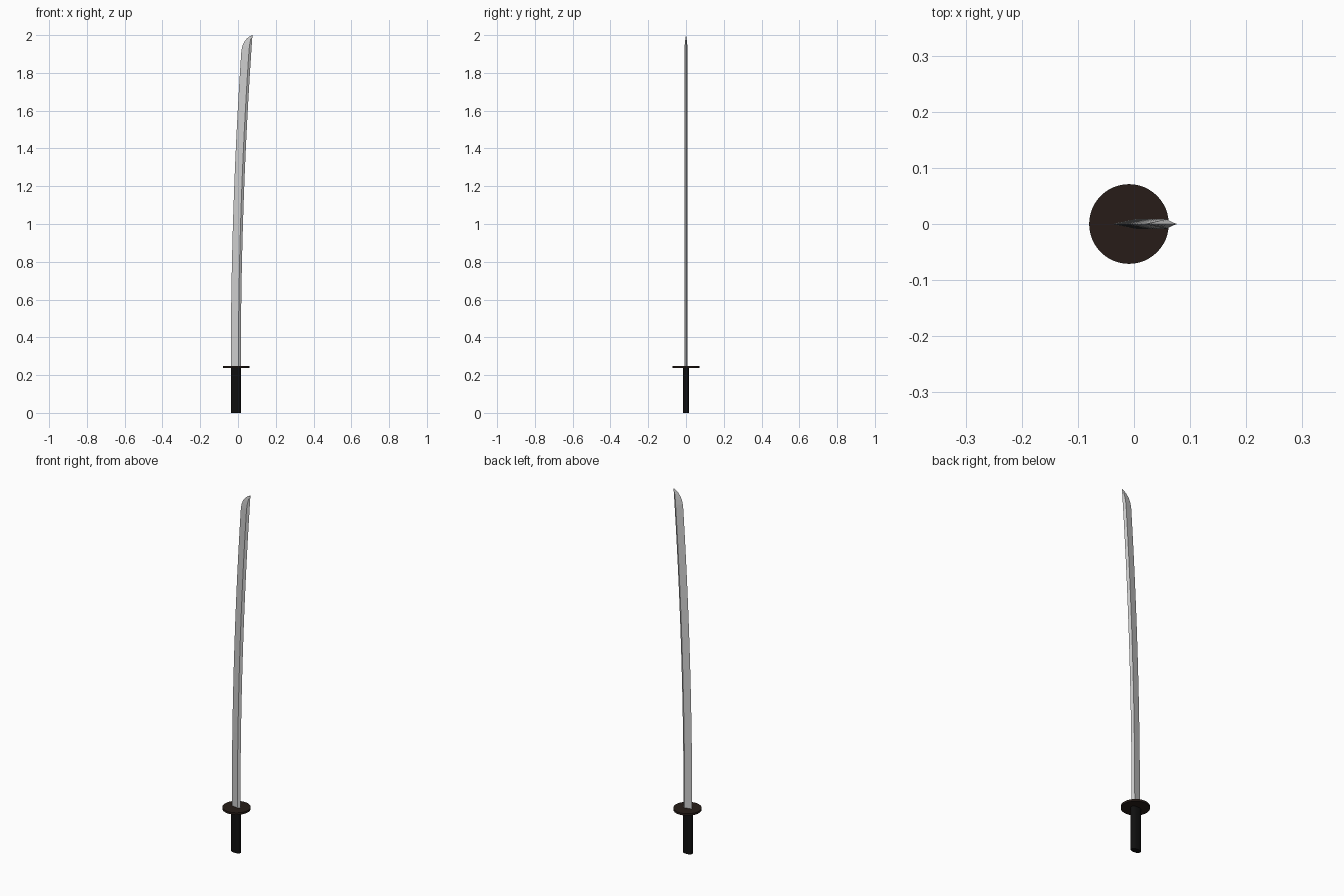
import bpy, bmesh
from math import cos, sin, pi, copysign

if "Cube" in bpy.data.objects:
    bpy.data.objects.remove(bpy.data.objects["Cube"])


def make_object(name, rings, color=None):
    """Skin a stack of equal-length rings and cap both ends."""
    bm = bmesh.new()
    loops = [[bm.verts.new(p) for p in ring] for ring in rings]
    n = len(loops[0])
    for a, b in zip(loops, loops[1:]):
        for i in range(n):
            j = (i + 1) % n
            bm.faces.new((a[i], a[j], b[j], b[i]))
    bm.faces.new(loops[0][::-1])
    bm.faces.new(loops[-1])
    bmesh.ops.remove_doubles(bm, verts=bm.verts, dist=1e-5)
    bmesh.ops.recalc_face_normals(bm, faces=bm.faces)
    mesh = bpy.data.meshes.new(name)
    bm.to_mesh(mesh)
    bm.free()
    obj = bpy.data.objects.new(name, mesh)
    bpy.context.collection.objects.link(obj)
    if color:
        mat = bpy.data.materials.new(name + "_material")
        mat.diffuse_color = color
        mat.use_nodes = True
        mat.node_tree.nodes["Principled BSDF"].inputs["Base Color"].default_value = mat.diffuse_color
        mesh.materials.append(mat)
    return obj


def oval(cx, rx, ry, z, sides, power=1.0):
    def f(v):
        return copysign(abs(v) ** power, v)
    return [(cx + rx * f(cos(2 * pi * i / sides)),
             ry * f(sin(2 * pi * i / sides)), z) for i in range(sides)]


def smooth(obj):
    bpy.ops.object.select_all(action='DESELECT')
    bpy.context.view_layer.objects.active = obj
    obj.select_set(True)
    bpy.ops.object.shade_smooth_by_angle(angle=0.6)


# Blade: curved, sharp edge on -x, ridge near the pointed spine on +x
def edge_x(z):
    return -0.038 + 0.056 * ((z - 0.25) / 1.67) ** 2


def section(edge, z, thick):
    spine = edge_x(z) + 0.053
    ridge = edge + (spine - edge) * 0.76
    return [(edge, 0, z), (ridge, -thick, z), (spine, 0, z), (ridge, thick, z)]


rows = []
STEPS = 28
for i in range(STEPS + 1):
    z = 0.24 + 1.68 * i / STEPS
    rows.append(section(edge_x(z), z, 0.0085))
# Curved point
for edge, z, thick in [(0.024, 1.945, 0.007), (0.034, 1.966, 0.005),
                       (0.047, 1.982, 0.003), (0.06, 1.992, 0.0015)]:
    rows.append(section(edge, z, thick))
rows.append(section(0.0755, 2.0, 0.0003))
make_object("blade", rows)

# Round guard
guard = make_object("guard", [oval(-0.009, 0.071, 0.071, z, 48) for z in (0.238, 0.249)],
                    (0.02, 0.012, 0.009, 1))
smooth(guard)

# Rounded grip
grip = make_object("handle", [oval(-0.011, 0.027, 0.016, z, 32, 0.75) for z in (0, 0.24)],
                   (0.005, 0.005, 0.005, 1))
smooth(grip)
